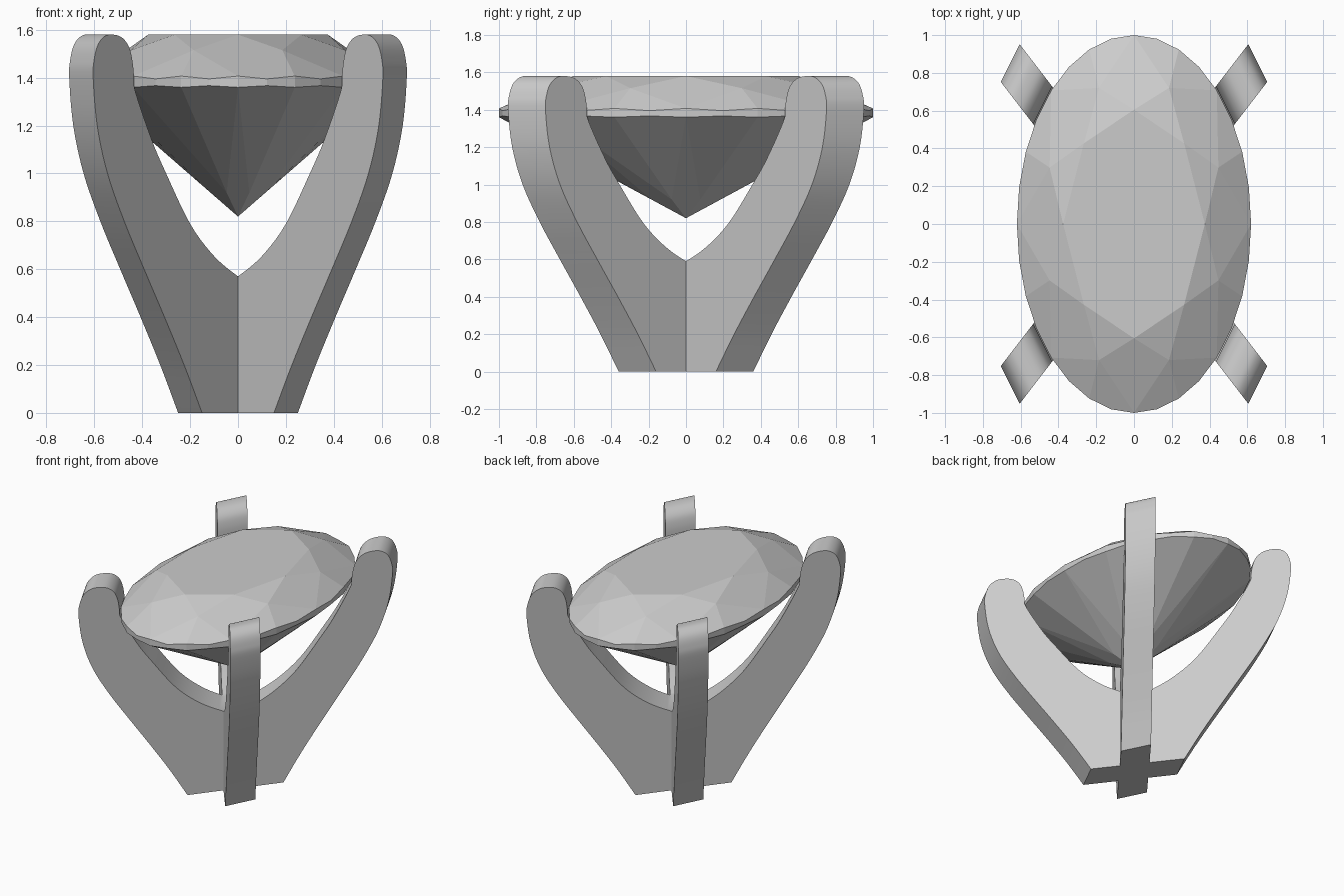
import bpy, bmesh, math
from mathutils import Vector

if "Cube" in bpy.data.objects:
    bpy.data.objects.remove(bpy.data.objects["Cube"])


def finish(bm, name):
    bmesh.ops.recalc_face_normals(bm, faces=bm.faces)
    me = bpy.data.meshes.new(name)
    bm.to_mesh(me)
    bm.free()
    ob = bpy.data.objects.new(name, me)
    bpy.context.collection.objects.link(ob)
    return ob


def spline(pts, n=5):
    # Catmull-Rom curve through the control points
    p = [Vector(q) for q in pts]
    p = [2 * p[0] - p[1]] + p + [2 * p[-1] - p[-2]]
    out = []
    for i in range(1, len(p) - 2):
        a, b, c, d = p[i - 1:i + 3]
        for k in range(n):
            t = k / n
            out.append(0.5 * (2 * b + (c - a) * t + (2 * a - 5 * b + 4 * c - d) * t * t
                              + (3 * b - a - 3 * c + d) * t ** 3))
    return out + [p[-2]]


# Half profile of a prong pair: outer foot, up round the tip, down to the valley
HALF = [(.20, 0), (.275, .2), (.357, .4), (.442, .6), (.525, .8), (.595, 1.0), (.638, 1.2),
        (.655, 1.4), (.650, 1.48), (.634, 1.54), (.605, 1.574), (.572, 1.58), (.535, 1.568),
        (.506, 1.53), (.491, 1.47), (.484, 1.40), (.478, 1.34), (.41, 1.14), (.35, 1.0),
        (.25, .79), (.15, .655), (.05, .57), (0, .54)]


def prong_pair(name, side):
    # Profile plate on a diagonal, skewed to follow the oval stone
    half = spline(HALF)
    outline = half + [Vector((-p.x, p.y)) for p in reversed(half[:-1])]
    bm = bmesh.new()
    rows = [[bm.verts.new((side * (p.x - .05 * w), 1.3 * p.x + .10 * w, p.y)) for p in outline]
            for w in (-1, 1)]
    n = len(outline)
    for r in rows:
        bm.faces.new(r)
    for i in range(n):
        j = (i + 1) % n
        bm.faces.new((rows[0][i], rows[0][j], rows[1][j], rows[1][i]))
    return finish(bm, name)


# Setting: two crossed plates joined together
setting = prong_pair("prong_setting", 1)
other = prong_pair("cross_plate", -1)
mod = setting.modifiers.new("join", 'BOOLEAN')
mod.operation = 'UNION'
mod.solver = 'EXACT'
mod.object = other
bpy.context.view_layer.objects.active = setting
setting.select_set(True)
bpy.ops.object.modifier_apply(modifier=mod.name)
bpy.data.objects.remove(other)
bpy.ops.object.shade_smooth_by_angle(angle=math.radians(30))

# Oval brilliant-cut stone
bm = bmesh.new()


def ring(count, r, z, start=0.0):
    vs = []
    for i in range(count):
        a = 2 * math.pi * (i + start) / count
        h = z[i % len(z)]
        vs.append(bm.verts.new((.62 * r * math.cos(a), r * math.sin(a), h)))
    return vs


table = ring(8, .605, [1.58])
star = ring(8, .78, [1.515], .5)
upper = ring(32, 1, [1.407, 1.395])
lower = ring(32, 1, [1.360, 1.367])
keel = ring(8, .2, [.92], .5)
culet = bm.verts.new((0, 0, .82))
bm.faces.new(table)
for i in range(32):
    j = (i + 1) % 32
    bm.faces.new((upper[i], upper[j], lower[j], lower[i]))
for k in range(8):
    m, g = (k + 1) % 8, 4 * k
    e = (g + 4) % 32
    # crown: star, kite and girdle facets
    bm.faces.new((table[k], star[k], table[m]))
    bm.faces.new((table[k], star[k - 1], upper[g], star[k]))
    bm.faces.new((star[k], upper[g], upper[g + 1], upper[g + 2]))
    bm.faces.new((star[k], upper[g + 2], upper[g + 3], upper[e]))
    # pavilion: long kites and girdle facets
    bm.faces.new((culet, keel[k - 1], lower[g], keel[k]))
    bm.faces.new((keel[k], lower[g], lower[g + 1], lower[g + 2]))
    bm.faces.new((keel[k], lower[g + 2], lower[g + 3], lower[e]))
finish(bm, "oval_stone")
